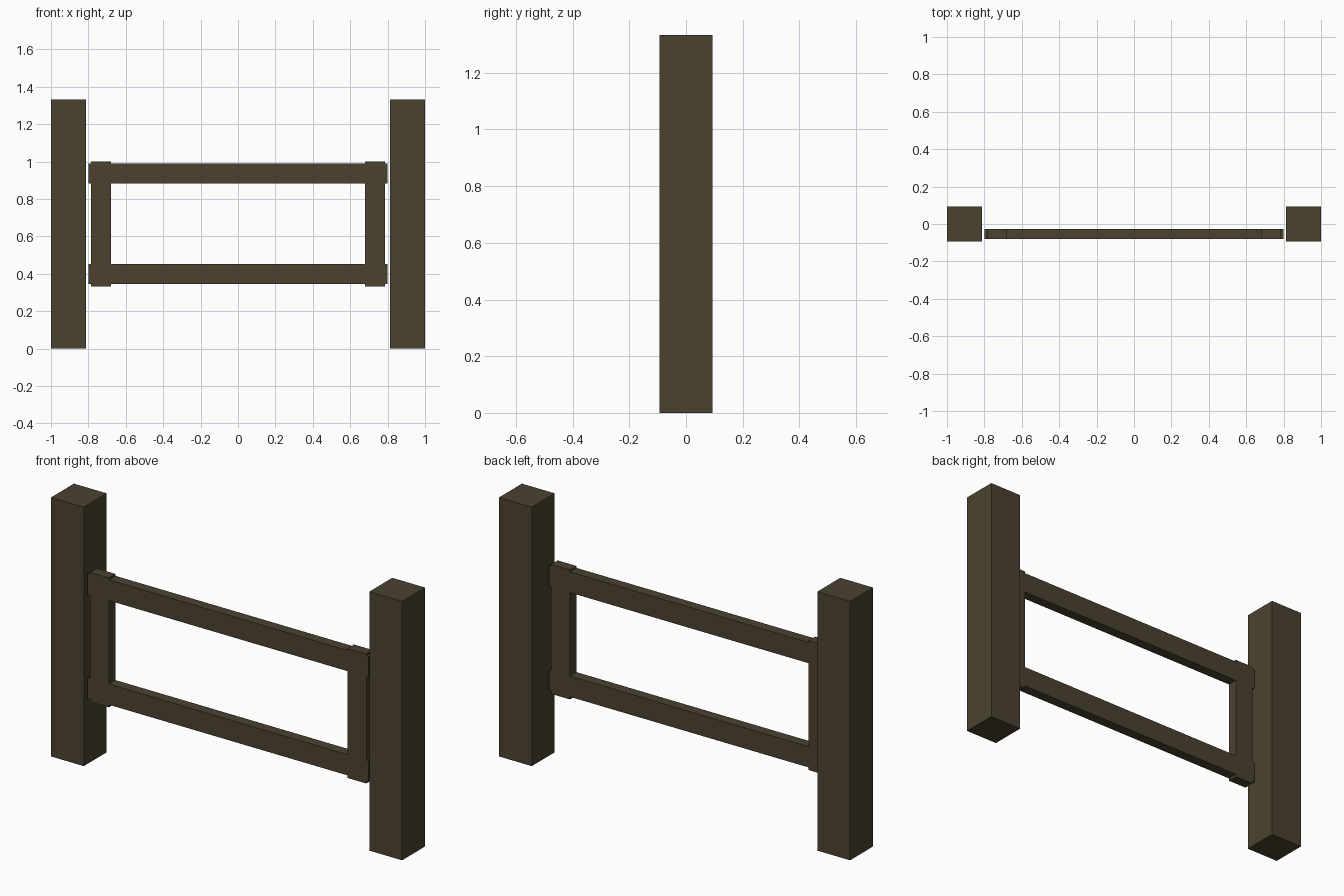
import bpy
import bmesh

if "Cube" in bpy.data.objects:
    bpy.data.objects.remove(bpy.data.objects["Cube"])

wood = bpy.data.materials.new("dark_wood")
wood.diffuse_color = (0.07, 0.055, 0.03, 1)
wood.use_nodes = True
wood.node_tree.nodes["Principled BSDF"].inputs["Base Color"].default_value = wood.diffuse_color


def box(name, x, y, z):
    """Axis-aligned box from (min, max) ranges."""
    ranges = (x, y, z)
    bm = bmesh.new()
    bmesh.ops.create_cube(bm, size=1)
    for v in bm.verts:
        v.co = [(a + b) / 2 + c * (b - a) for (a, b), c in zip(ranges, v.co)]
    mesh = bpy.data.meshes.new(name)
    bm.to_mesh(mesh)
    bm.free()
    mesh.materials.append(wood)
    obj = bpy.data.objects.new(name, mesh)
    bpy.context.collection.objects.link(obj)
    return obj


FRAME_Y = (-0.08, -0.0267)  # gate frame sits towards the front of the posts

# posts and gate stiles, one per side
for side, s in (("left", -1), ("right", 1)):
    box(f"{side}_post", sorted((s * 0.8133, s)), (-0.0933, 0.0933), (0, 1.3333))
    box(f"{side}_stile", sorted((s * 0.68, s * 0.7867)), FRAME_Y, (0.3333, 1.0))

# horizontal rails, ends poking slightly past the stiles
for name, z in (("lower_rail", 0.3467), ("upper_rail", 0.8833)):
    box(name, (-0.8, 0.8), FRAME_Y, (z, z + 0.1067))
